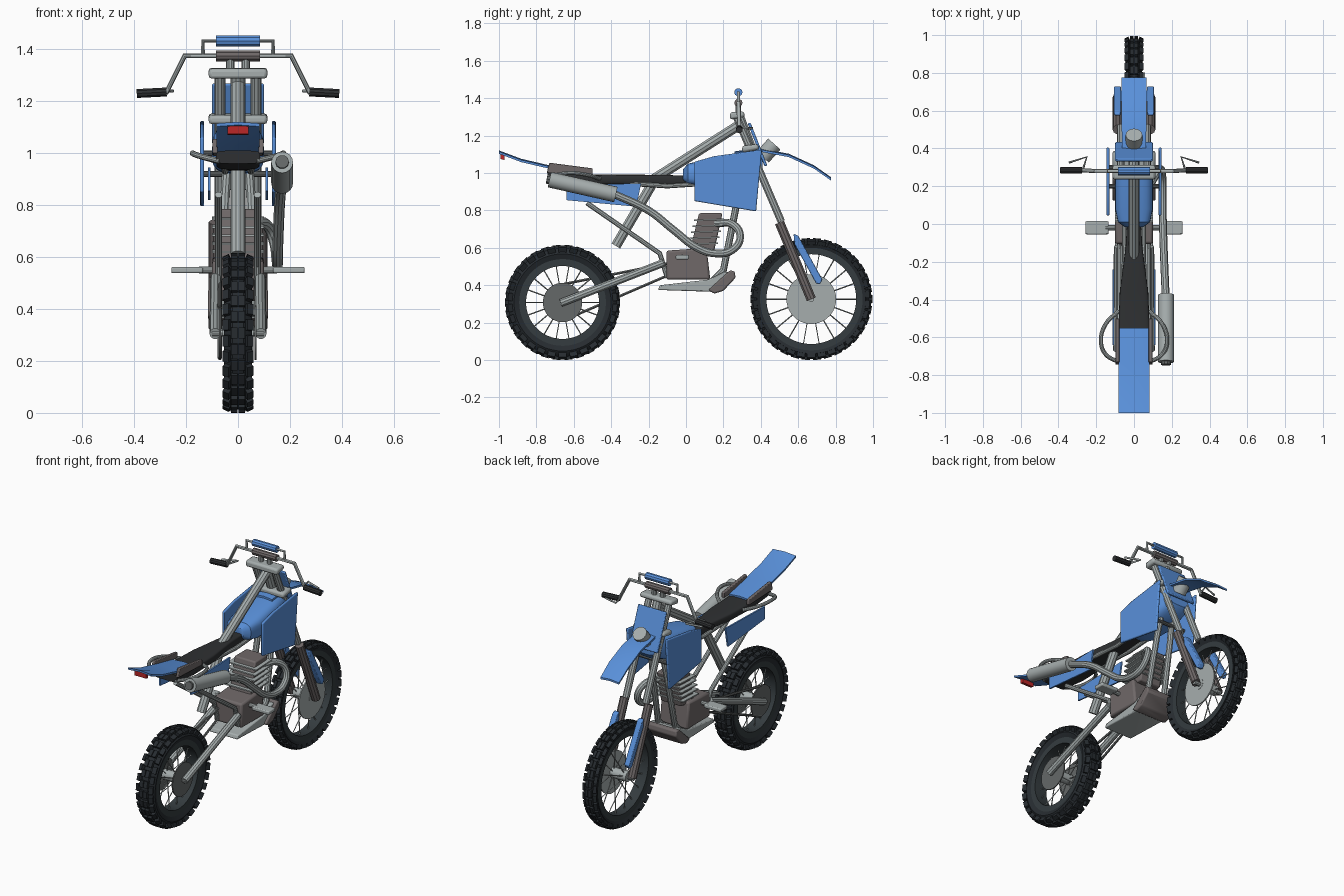
import bpy, bmesh, math
from mathutils import Vector, Matrix

cube = bpy.data.objects.get("Cube")
if cube:
    bpy.data.objects.remove(cube)
made = []


def material(name, rgb):
    m = bpy.data.materials.new(name)
    m.use_nodes = True
    m.diffuse_color = (*rgb, 1)
    m.node_tree.nodes["Principled BSDF"].inputs["Base Color"].default_value = (*rgb, 1)
    return m


BLUE = material("blue plastic", (.1, .28, .7))
SILVER = material("silver metal", (.38, .42, .42))
GREY = material("warm grey metal", (.16, .14, .14))
STEEL = material("dark steel", (.13, .14, .14))
RUBBER = material("tyre rubber", (.02, .025, .03))
RIM = material("slate rim", (.035, .045, .05))
SEAT = material("seat vinyl", (.028, .03, .032))
RED = material("red lens", (.5, .02, .02))


def finish(name, bm, mat):
    bmesh.ops.recalc_face_normals(bm, faces=bm.faces[:])
    me = bpy.data.meshes.new(name)
    bm.to_mesh(me)
    bm.free()
    me.materials.append(mat)
    ob = bpy.data.objects.new(name, me)
    bpy.context.scene.collection.objects.link(ob)
    made.append(ob)
    return ob


def skin(name, rings, mat, closed=False):
    """Join equal rings of points into a solid."""
    bm = bmesh.new()
    vs = [[bm.verts.new(p) for p in ring] for ring in rings]
    n = len(vs[0])
    for i in range(len(vs) - (not closed)):
        a, b = vs[i], vs[(i + 1) % len(vs)]
        for j in range(n):
            k = (j + 1) % n
            bm.faces.new((a[j], a[k], b[k], b[j]))
    if not closed:
        bm.faces.new(vs[0])
        bm.faces.new(vs[-1])
    return finish(name, bm, mat)


def prism(name, outline, x0, x1, mat, bevel=0):
    """Side outline in (y, z) extruded across x."""
    ob = skin(name, [[(x, y, z) for y, z in outline] for x in (x0, x1)], mat)
    if bevel:
        mod = ob.modifiers.new("soft edges", "BEVEL")
        mod.width, mod.segments = bevel, 2
    return ob


def pair(name, outline, x0, x1, mat, bevel=0):
    prism("left_" + name, outline, x0, x1, mat, bevel)
    prism("right_" + name, outline, -x0, -x1, mat, bevel)


def strip(name, stations, mat, t=.012):
    """Thin bent sheet through (y, z, half width) stations."""
    skin(name, [[(-w, y, z), (0, y, z + .006), (w, y, z), (w, y, z - t), (0, y, z - t + .006), (-w, y, z - t)]
                for y, z, w in stations], mat)


def loft(name, stations, mat, power=.6, n=24):
    """Rounded body through (y, z, half width, half height) stations."""
    def sq(v):
        return math.copysign(abs(v) ** power, v)
    skin(name, [[(w * sq(math.cos(a)), y, z + h * sq(math.sin(a)))
                 for a in (math.tau * i / n for i in range(n))] for y, z, w, h in stations], mat)


def tubes(name, paths, r, mat, smooth=False, sides=3):
    """Round pipes along one or more paths."""
    cu = bpy.data.curves.new(name, "CURVE")
    cu.dimensions, cu.bevel_depth, cu.bevel_resolution = "3D", r, sides
    cu.use_fill_caps, cu.resolution_u = True, 5
    for path in paths:
        sp = cu.splines.new("BEZIER" if smooth else "POLY")
        pts = sp.bezier_points if smooth else sp.points
        pts.add(len(path) - 1)
        for p, co in zip(pts, path):
            if smooth:
                p.co, p.handle_left_type, p.handle_right_type = co, "AUTO", "AUTO"
            else:
                p.co = (*co, 1)
    tmp = bpy.data.objects.new(name, cu)
    bpy.context.scene.collection.objects.link(tmp)
    me = bpy.data.meshes.new_from_object(tmp.evaluated_get(bpy.context.evaluated_depsgraph_get()))
    bpy.data.objects.remove(tmp)
    me.name = name
    me.materials.clear()
    me.materials.append(mat)
    ob = bpy.data.objects.new(name, me)
    bpy.context.scene.collection.objects.link(ob)
    made.append(ob)


def mirrored(path):
    return [path, [(-x, y, z) for x, y, z in path]]


def ring(name, c, profile, mat, n=64):
    """Turn an (x, radius) profile about the axle at c = (y, z)."""
    skin(name, [[(x, c[0] + r * math.cos(a), c[1] + r * math.sin(a)) for x, r in profile]
                for a in (math.tau * i / n for i in range(n))], mat, True)


def disc(name, c, x, r, t, mat):
    prism(name, [(c[0] + r * math.cos(math.tau * i / 40), c[1] + r * math.sin(math.tau * i / 40))
                 for i in range(40)], x - t / 2, x + t / 2, mat)


def wheel(tag, c, R, hole, w, knobs):
    # Tyre, rim, hub and spokes
    q, bead = R - .014, hole + .03
    ring(tag + "_tyre", c, [(-w * .75, bead), (-w, (q + bead) / 2), (-w * .85, q - .02), (-w * .4, q),
                            (w * .4, q), (w * .85, q - .02), (w, (q + bead) / 2), (w * .75, bead)], RUBBER)
    ring(tag + "_rim", c, [(-w * .8, hole), (-w * .8, bead + .008), (w * .8, bead + .008), (w * .8, hole)], RIM)
    disc(tag + "_hub", c, 0, .032, .12, SILVER)
    spokes = []
    for i in range(18):
        a = math.tau * i / 18
        d = Vector((0, math.cos(a), math.sin(a)))
        o = Vector((.04 * (-1) ** i, *c))
        spokes.append([o + d * .02, Vector((0, *c)) + d * (hole + .005)])
    tubes(tag + "_spokes", spokes, .0035, SILVER, sides=0)
    # Tread blocks, alternating between centre and shoulder rows
    bm = bmesh.new()
    for i in range(knobs * 2):
        a = math.tau * i / (knobs * 2)
        for s in (-1, 1):
            x, r, roll, wide = (.27 * w, R - .014, 0, .46) if i % 2 else (.78 * w, R - .022, .45, .5)
            m = (Matrix.Translation((0, *c)) @ Matrix.Rotation(a, 4, "X") @ Matrix.Translation((s * x, 0, r))
                 @ Matrix.Rotation(s * roll, 4, "Y") @ Matrix.Diagonal((w * wide, R * .135, .028, 1)))
            bmesh.ops.create_cube(bm, size=1, matrix=m)
    finish(tag + "_tread", bm, RUBBER)


REAR, FRONT = (-.66, .308), (.67, .326)
wheel("rear", REAR, .308, .195, .054, 30)
wheel("front", FRONT, .326, .24, .043, 34)
disc("front_brake_disc", FRONT, .055, .133, .008, SILVER)
disc("rear_brake_disc", REAR, .067, .105, .007, STEEL)
disc("rear_sprocket", REAR, -.07, .1, .008, STEEL)
disc("drive_sprocket", (-.08, .49), -.07, .03, .012, STEEL)
tubes("chain", [[(-.07, -.66, .405), (-.07, -.08, .52)], [(-.07, -.66, .21), (-.07, -.08, .46)]], .008, STEEL, sides=1)
tubes("axles", [[(-.1, *REAR), (.1, *REAR)], [(-.1, *FRONT), (.1, *FRONT)]], .015, SILVER)

# Frame
tubes("backbone", [[(0, -.2, .95), (0, .29, 1.26)]], .028, SILVER)
tubes("rear_shock", [[(0, -.375, .61), (0, -.17, .96)]], .028, SILVER)
tubes("swing_arm", mirrored([(.088, -.67, .305), (.085, -.12, .52)]), .022, SILVER)
tubes("rear_struts", mirrored([(.075, -.53, .84), (.075, -.14, .57), (.075, -.1, .44)]), .014, SILVER)
tubes("down_tubes", mirrored([(.03, .33, 1.12), (.05, .27, .83), (.06, .2, .48), (.06, .12, .4)]), .019, SILVER)
tubes("steering_head", [[(0, .285, 1.3), (0, .36, 1.1)]], .028, SILVER)
tubes("seat_rails", mirrored([(.06, -.7, .97), (.05, -.1, .93), (.05, .2, .95)]), .013, SILVER)
tubes("tail_loops", mirrored([(.08, -.46, .97), (.15, -.53, .99), (.175, -.62, 1.), (.15, -.69, .99),
                              (.07, -.735, .97)]), .011, SILVER, True)

# Engine
prism("crankcase", [(-.105, .585), (.11, .6), (.13, .43), (-.105, .43)], -.1, .1, GREY, .012)
prism("cylinder", [(.02, .58), (.15, .58), (.195, .785), (.07, .785)], -.075, .075, GREY, .008)
for i in range(5):
    z, y = .615 + i * .032, .09 + i * .008
    prism("cooling_fin_%d" % (i + 1), [(y - .08, z), (y + .08, z + .006), (y + .08, z + .014), (y - .08, z + .008)],
          -.1, .1, SILVER)
prism("skid_plate", [(-.15, .375), (.14, .365), (.2, .4), (.24, .47), (.2, .47), (.12, .43), (-.14, .4)],
      -.1, .1, SILVER, .006)
prism("front_guard_bar", [(.12, .375), (.15, .355), (.2, .37), (.265, .44), (.26, .475), (.235, .48)],
      -.115, .115, GREY, .008)
pair("foot_peg", [(-.055, .538), (.015, .538), (.015, .562), (-.055, .562)], .135, .257, SILVER, .006)
tubes("peg_mount", [[(-.15, -.02, .55), (.15, -.02, .55)]], .014, SILVER)

# Exhaust
tubes("exhaust_pipe", [[(.06, .16, .73), (.11, .25, .725), (.14, .29, .66), (.15, .25, .59), (.152, .16, .57),
                        (.152, .06, .6), (.155, -.06, .69), (.16, -.2, .8), (.168, -.39, .89)]], .021, SILVER, True)
tubes("muffler", [[(.17, -.375, .885), (.17, -.73, .965)]], .042, SILVER, sides=6)
tubes("muffler_outlet", [[(.17, -.72, .963), (.17, -.745, .968)]], .026, STEEL)

# Seat, tail and tank
loft("seat", [(-.74, .985, .085, .025), (-.56, .965, .083, .027), (-.35, .965, .075, .027), (-.13, .96, .045, .03),
              (.03, .96, .035, .025)], SEAT, .4)
pair("tail_side", [(-.73, 1.055), (-.5, 1.025), (-.5, .99), (-.745, 1.0)], .078, .098, GREY, .004)
strip("rear_fender", [(-.55, .998, .08), (-.73, 1.035, .082), (-.88, 1.07, .082), (-1., 1.115, .082)], BLUE)
prism("tail_light", [(-.993, 1.105), (-.97, 1.1), (-.97, 1.07), (-.993, 1.075)], -.04, .04, RED)
pair("rear_panel", [(-.64, .935), (-.24, .945), (-.265, .82), (-.64, .855)], .105, .115, BLUE)
loft("fuel_tank", [(-.015, .99, .05, .03), (.01, .995, .085, .055), (.08, .995, .1, .07), (.25, 1.01, .1, .09),
                   (.38, 1.04, .09, .075), (.41, 1.05, .07, .05)], BLUE)
pair("shroud", [(.045, 1.06), (.15, 1.09), (.405, 1.125), (.375, .795), (.045, .85)], .13, .146, BLUE, .006)
tubes("shroud_mounts", [[(-.135, .2, 1.), (.135, .2, 1.)], [(-.135, .3, .92), (.135, .3, .92)]], .012, STEEL)

# Front end
top, mid, low = (.27, 1.3), (.51, .74), (.67, .325)
tubes("fork_uppers", mirrored([(.07, *top), (.07, *mid)]), .021, SILVER)
tubes("fork_lowers", mirrored([(.086, .5, .735), (.086, *low)]), .027, GREY)
prism("upper_clamp", [(.235, 1.285), (.315, 1.3), (.31, 1.33), (.235, 1.325)], -.113, .113, SILVER, .012)
prism("lower_clamp", [(.3, 1.11), (.39, 1.125), (.385, 1.155), (.3, 1.145)], -.113, .113, SILVER, .012)
pair("fork_guard", [(.575, .675), (.6, .665), (.73, .43), (.715, .405), (.695, .41), (.58, .62)],
     .07, .105, BLUE, .005)
strip("front_fender", [(.26, 1.11, .06), (.39, 1.127, .063), (.55, 1.097, .066), (.685, 1.035, .068),
                       (.775, .972, .066)], BLUE)
prism("number_plate", [(.33, 1.265), (.345, 1.27), (.435, 1.04), (.42, 1.035)], -.1, .1, BLUE, .005)
tubes("headlight", [[(0, .41, 1.085), (0, .472, 1.155)]], .044, SILVER, sides=6)

# Handlebar
tubes("handlebar", [[(-.38, .285, 1.232), (-.275, .285, 1.236), (-.205, .28, 1.375), (.205, .28, 1.375),
                     (.275, .285, 1.236), (.38, .285, 1.232)]], .011, SILVER)
tubes("brace_bar", [[(-.135, .28, 1.375), (-.135, .28, 1.432), (.135, .28, 1.432), (.135, .28, 1.375)]], .008, SILVER)
tubes("brace_pad", [[(-.084, .28, 1.432), (.084, .28, 1.432)]], .022, BLUE)
tubes("bar_clamp", [[(-.084, .28, 1.375), (.084, .28, 1.375)]], .022, GREY)
tubes("risers", mirrored([(.03, .28, 1.3), (.03, .28, 1.38)]), .016, SILVER)
tubes("grips", mirrored([(.275, .285, 1.236), (.39, .285, 1.23)]), .018, SEAT)
tubes("levers", mirrored([(.27, .29, 1.24), (.25, .355, 1.24), (.345, .325, 1.235)]), .006, SILVER)

# Smooth shading with sharp edges kept
bpy.ops.object.select_all(action="DESELECT")
for ob in made:
    ob.select_set(True)
bpy.context.view_layer.objects.active = made[0]
bpy.ops.object.shade_smooth_by_angle(angle=math.radians(35))
